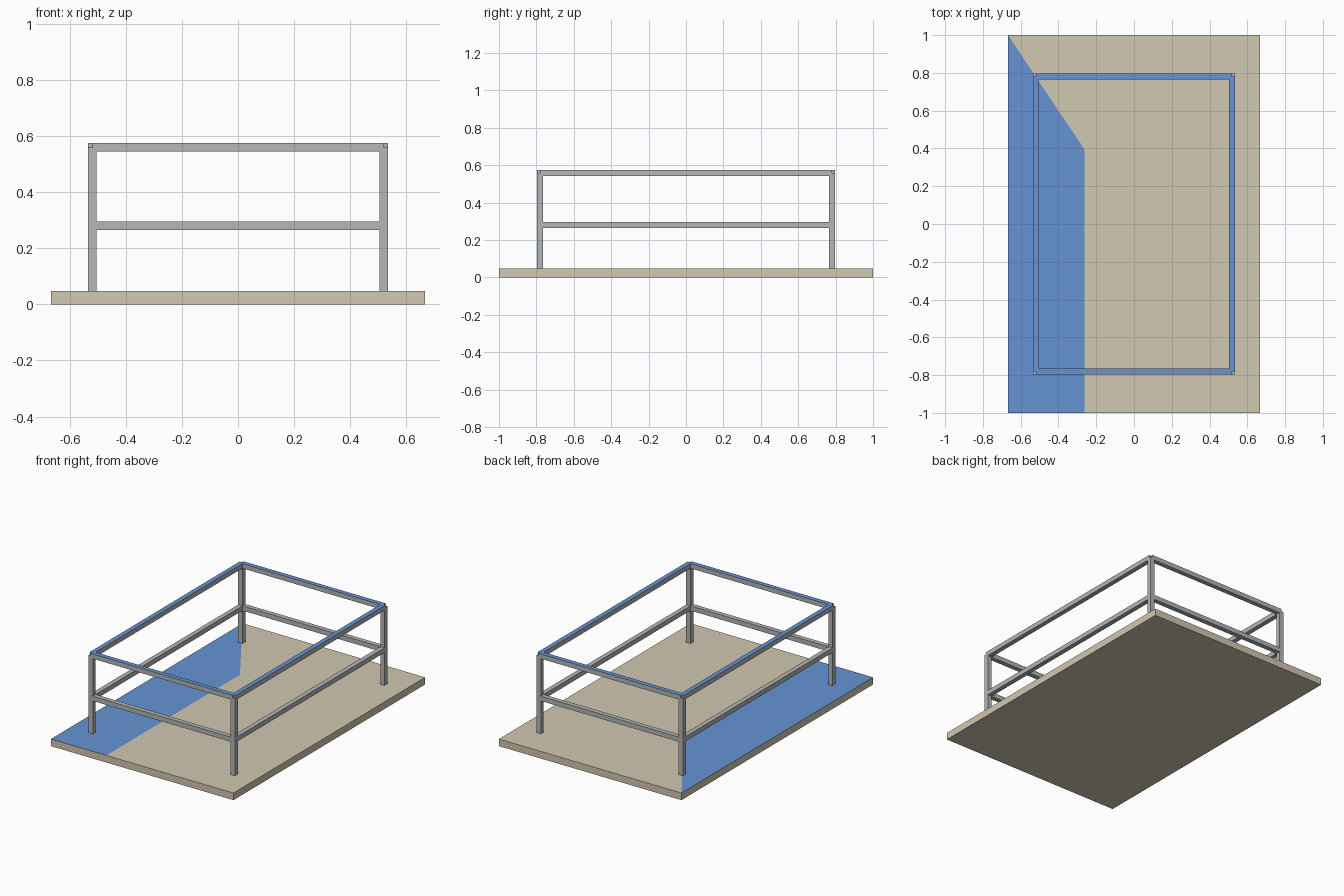
import bpy
import bmesh
from mathutils import Vector

if "Cube" in bpy.data.objects:
    bpy.data.objects.remove(bpy.data.objects["Cube"], do_unlink=True)


def srgb(*rgb):
    return [((c / 255 + 0.055) / 1.055) ** 2.4 for c in rgb] + [1.0]


def material(name, color):
    mat = bpy.data.materials.new(name)
    mat.use_nodes = True
    mat.diffuse_color = color
    mat.node_tree.nodes["Principled BSDF"].inputs["Base Color"].default_value = color
    return mat


beige = material("beige_ground", srgb(209, 200, 176))
grey = material("grey_metal", srgb(178, 183, 182))
blue = material("blue_paint", srgb(102, 148, 212))


def finish(bm, name, mats):
    mesh = bpy.data.meshes.new(name)
    bmesh.ops.recalc_face_normals(bm, faces=bm.faces)
    bm.to_mesh(mesh)
    bm.free()
    for mat in mats:
        mesh.materials.append(mat)
    obj = bpy.data.objects.new(name, mesh)
    bpy.context.collection.objects.link(obj)
    return obj


def box(name, low, high, blue_top=False):
    low, high = Vector(low), Vector(high)
    bm = bmesh.new()
    bmesh.ops.create_cube(bm, size=1)
    for v in bm.verts:
        v.co = (low + high) / 2 + v.co * (high - low)
    bm.normal_update()
    for f in bm.faces:
        f.material_index = int(blue_top and f.normal.z > 0.5)
    return finish(bm, name, [grey, blue])


# Ground slab, its top split into a painted strip and a plain area
W, L, T = 0.667, 1.0, 0.047
STRIP_X, STRIP_Y = -0.262, 0.394
outline = [(-W, -L), (STRIP_X, -L), (W, -L), (W, L), (-W, L)]
bm = bmesh.new()
bottom = [bm.verts.new((x, y, 0)) for x, y in outline]
top = [bm.verts.new((x, y, T)) for x, y in outline]
bend = bm.verts.new((STRIP_X, STRIP_Y, T))
bm.faces.new(bottom[::-1])
for i in range(len(outline)):
    j = (i + 1) % len(outline)
    bm.faces.new((bottom[i], bottom[j], top[j], top[i]))
bm.faces.new((top[1], top[2], top[3], bend))
bm.faces.new((top[3], top[4], bend))
bm.faces.new((top[0], top[1], bend, top[4])).material_index = 1
finish(bm, "ground_slab", [beige, blue])

# Railing: bars run between the centre lines, leaving a small corner notch
X, Y, H = 0.519, 0.781, 0.0155
TOP_Z, MID_Z = 0.559, 0.28
for sx, side in ((-1, "right"), (1, "left")):
    for sy, end in ((-1, "front"), (1, "back")):
        x, y = sx * X, sy * Y
        box(f"{end}_{side}_post", (x - H, y - H, 0.01), (x + H, y + H, TOP_Z))

for z, level in ((MID_Z, "middle"), (TOP_Z, "top")):
    painted = level == "top"
    for sy, end in ((-1, "front"), (1, "back")):
        y = sy * Y
        box(f"{end}_{level}_rail", (-X, y - H, z - H), (X, y + H, z + H), painted)
    for sx, side in ((-1, "right"), (1, "left")):
        x = sx * X
        box(f"{side}_{level}_rail", (x - H, -Y, z - H), (x + H, Y, z + H), painted)
